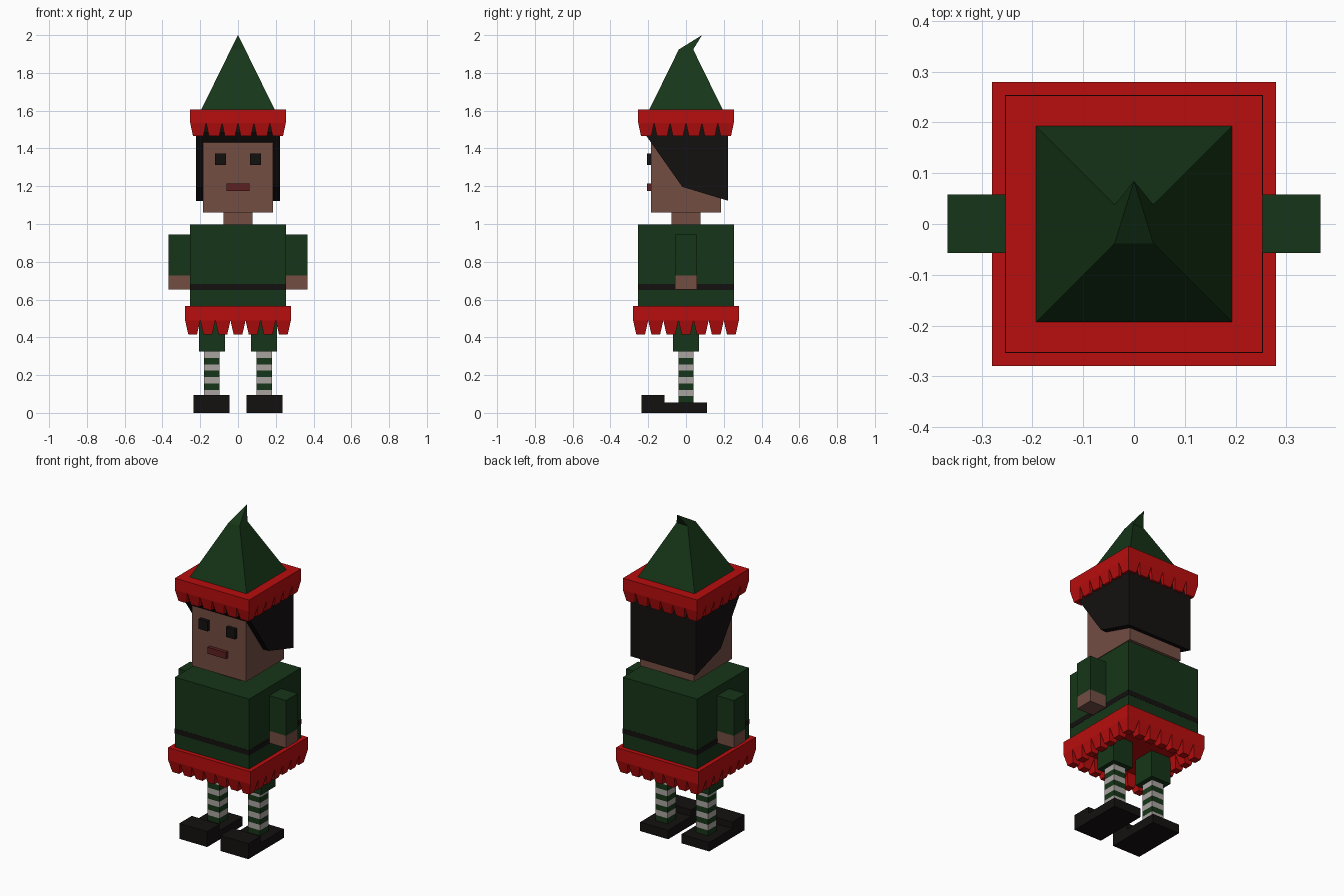
import bpy, bmesh

if "Cube" in bpy.data.objects:
    bpy.data.objects.remove(bpy.data.objects["Cube"])

def mat(name, r, g, b):
    m = bpy.data.materials.new(name)
    m.diffuse_color = (r, g, b, 1)
    m.use_nodes = True
    m.node_tree.nodes["Principled BSDF"].inputs["Base Color"].default_value = m.diffuse_color
    return m

GREEN = mat("green", 0.008, 0.036, 0.009)
RED = mat("red", 0.48, 0.004, 0.004)
SKIN = mat("skin", 0.17, 0.075, 0.055)
BLACK = mat("black", 0.007, 0.005, 0.005)
WHITE = mat("white", 0.4, 0.37, 0.35)
LIP = mat("lip", 0.11, 0.014, 0.015)

def finish(bm, name, material):
    bmesh.ops.recalc_face_normals(bm, faces=bm.faces[:])
    me = bpy.data.meshes.new(name)
    bm.to_mesh(me)
    bm.free()
    me.materials.append(material)
    ob = bpy.data.objects.new(name, me)
    bpy.context.collection.objects.link(ob)
    return ob

def add_frustum(bm, cx, cy, a, z0, b, z1):
    """Box between rectangles of half sizes a (at z0) and b (at z1)."""
    rings = []
    for (hx, hy), z in ((a, z0), (b, z1)):
        rings.append([bm.verts.new((cx + sx * hx, cy + sy * hy, z))
                      for sx, sy in ((-1, -1), (1, -1), (1, 1), (-1, 1))])
    lo, hi = rings
    bm.faces.new(lo[::-1])
    bm.faces.new(hi)
    for i in range(4):
        j = (i + 1) % 4
        bm.faces.new((lo[i], lo[j], hi[j], hi[i]))
    return hi

def box(name, x, y, z, material):
    bm = bmesh.new()
    h = ((x[1] - x[0]) / 2, (y[1] - y[0]) / 2)
    add_frustum(bm, sum(x) / 2, sum(y) / 2, h, z[0], h, z[1])
    return finish(bm, name, material)

def prism(name, profile, x0, x1, material):
    """Extrude a (y, z) outline along x."""
    bm = bmesh.new()
    f = bm.faces.new([bm.verts.new((x0, y, z)) for y, z in profile])
    r = bmesh.ops.extrude_face_region(bm, geom=[f])
    bmesh.ops.translate(bm, vec=(x1 - x0, 0, 0),
                        verts=[v for v in r["geom"] if isinstance(v, bmesh.types.BMVert)])
    return finish(bm, name, material)

def trim(name, half, z_tip, z_mid, z_top, n, inset):
    """Square band with tapered teeth hanging round its edge."""
    bm = bmesh.new()
    add_frustum(bm, 0, 0, (half, half), z_mid, (half, half), z_top)
    p = half / n
    for i in range(n):
        for j in range(n):
            if i in (0, n - 1) or j in (0, n - 1):
                add_frustum(bm, -half + p * (2 * i + 1), -half + p * (2 * j + 1),
                            (p - inset, p - inset), z_tip, (p, p), z_mid)
    return finish(bm, name, RED)

# Hat: tapered square cone with a bent tip
bm = bmesh.new()
top = add_frustum(bm, 0, 0, (0.197, 0.197), 1.6, (0.038, 0.038), 1.924)
bm.faces.remove(next(f for f in bm.faces if all(v in top for v in f.verts)))
tip = bm.verts.new((0, 0.085, 2.0))
for i in range(4):
    bm.faces.new((top[i], top[(i + 1) % 4], tip))
finish(bm, "hat", GREEN)
trim("hat_brim", 0.253, 1.465, 1.535, 1.607, 6, 0.015)

# Head, hair and face
box("head", (-0.185, 0.185), (-0.185, 0.185), (1.06, 1.55), SKIN)
prism("hair", [(-0.223, 1.485), (-0.02, 1.197), (0.223, 1.123),
               (0.223, 1.55), (-0.223, 1.55)], -0.223, 0.223, BLACK)
box("mouth", (-0.062, 0.062), (-0.207, -0.18), (1.175, 1.215), LIP)
box("neck", (-0.078, 0.078), (-0.078, 0.078), (0.99, 1.07), SKIN)

# Torso, belt and skirt trim
box("torso", (-0.253, 0.253), (-0.253, 0.253), (0.55, 0.997), GREEN)
box("belt", (-0.254, 0.254), (-0.254, 0.254), (0.65, 0.682), BLACK)
trim("skirt_trim", 0.28, 0.415, 0.49, 0.567, 7, 0.017)

# Paired parts
for side, s in (("left", -1), ("right", 1)):
    def span(a, b):
        return tuple(sorted((s * a, s * b)))
    box(side + "_eye", span(0.063, 0.123), (-0.207, -0.18), (1.312, 1.373), BLACK)
    box(side + "_sleeve", span(0.25, 0.367), (-0.057, 0.058), (0.727, 0.944), GREEN)
    box(side + "_hand", span(0.25, 0.367), (-0.057, 0.058), (0.652, 0.727), SKIN)
    box(side + "_shorts_leg", span(0.07, 0.207), (-0.07, 0.07), (0.325, 0.5), GREEN)
    for i in range(8):  # striped stocking
        z = 0.325 - 0.0338 * i
        box(f"{side}_stocking_stripe_{i}", span(0.098, 0.18), (-0.041, 0.041),
            (z - 0.0338, z), GREEN if i % 2 else WHITE)
    prism(side + "_shoe", [(-0.235, 0), (0.11, 0), (0.11, 0.055), (-0.115, 0.055),
                           (-0.115, 0.095), (-0.235, 0.095)], s * 0.045, s * 0.235, BLACK)
